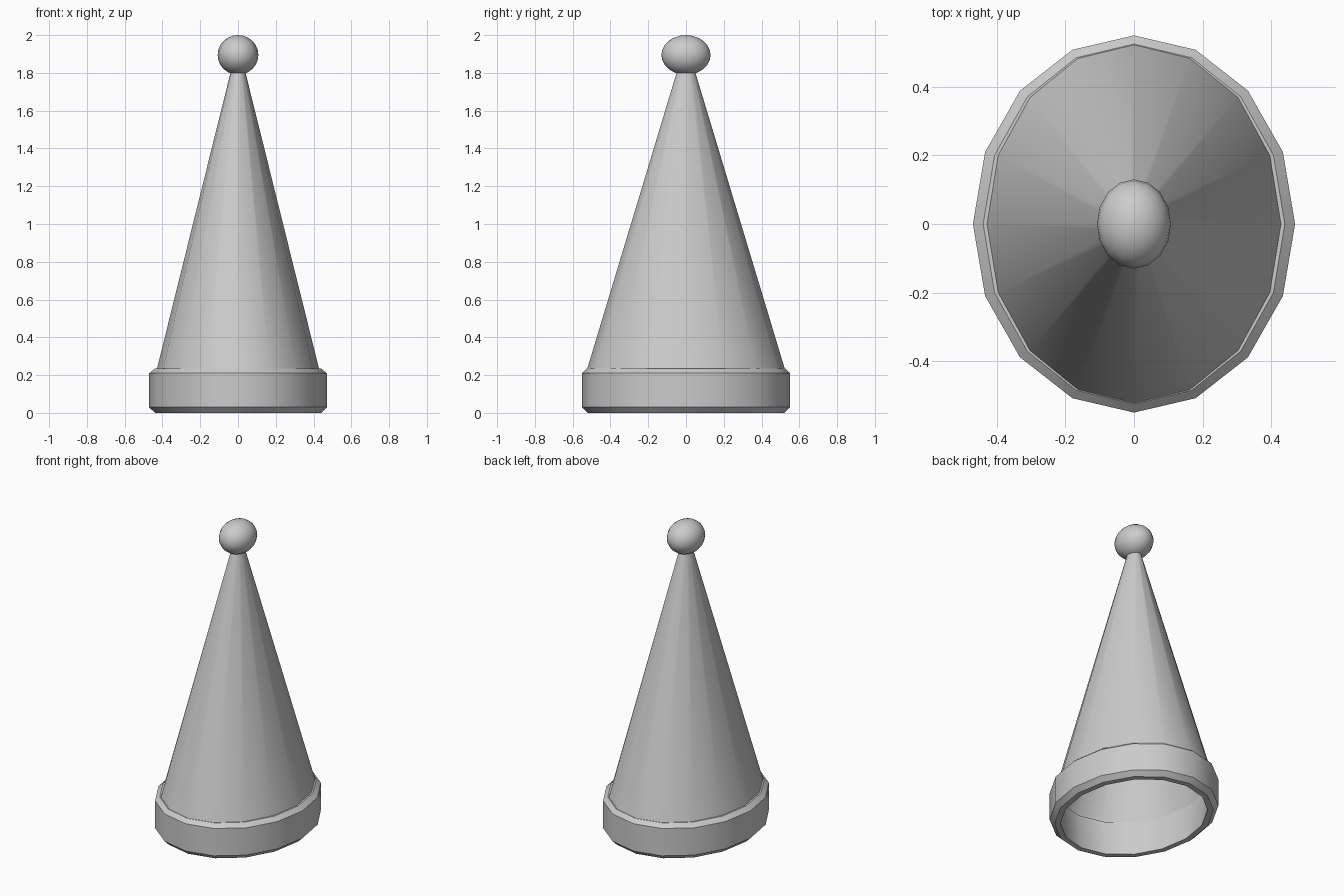
import bpy, bmesh, math

if "Cube" in bpy.data.objects:
    bpy.data.objects.remove(bpy.data.objects["Cube"])

SIDES = 16
grey = bpy.data.materials.new("light grey felt")
grey.diffuse_color = (0.6, 0.6, 0.6, 1)
grey.use_nodes = True
grey.node_tree.nodes["Principled BSDF"].inputs["Base Color"].default_value = grey.diffuse_color


def finish(bm, name):
    mesh = bpy.data.meshes.new(name)
    bm.to_mesh(mesh)
    bm.free()
    mesh.materials.append(grey)
    ob = bpy.data.objects.new(name, mesh)
    bpy.context.collection.objects.link(ob)
    bpy.ops.object.select_all(action='DESELECT')
    ob.select_set(True)
    bpy.context.view_layer.objects.active = ob
    bpy.ops.object.shade_smooth_by_angle(angle=math.radians(30))
    return ob


def loft(name, profile, closed=False):
    """Oval rings from (x radius, y radius, z) points, listed bottom to top outside."""
    bm = bmesh.new()
    rings = []
    for rx, ry, z in profile:
        rings.append([bm.verts.new((rx * math.cos(a), ry * math.sin(a), z))
                      for a in (2 * math.pi * i / SIDES for i in range(SIDES))])
    pairs = list(zip(rings, rings[1:]))
    if closed:
        pairs.append((rings[-1], rings[0]))
    for lo, hi in pairs:
        for i in range(SIDES):
            j = (i + 1) % SIDES
            bm.faces.new((lo[i], lo[j], hi[j], hi[i]))
    return finish(bm, name)


# Hollow cone
loft("hat_cone", [(0.435, 0.53, 0.21), (0.04, 0.05, 1.80)])

# Bevelled brim band, open in the middle
loft("brim_band", [(0.44, 0.52, 0), (0.47, 0.55, 0.03), (0.47, 0.55, 0.21),
                   (0.44, 0.525, 0.235), (0.425, 0.51, 0.235), (0.405, 0.485, 0)],
     closed=True)

# Oval bobble on the tip
bm = bmesh.new()
bmesh.ops.create_uvsphere(bm, u_segments=16, v_segments=12, radius=1)
for v in bm.verts:
    v.co = (v.co.x * 0.108, v.co.y * 0.13, v.co.z * 0.105 + 1.895)
finish(bm, "bobble")
